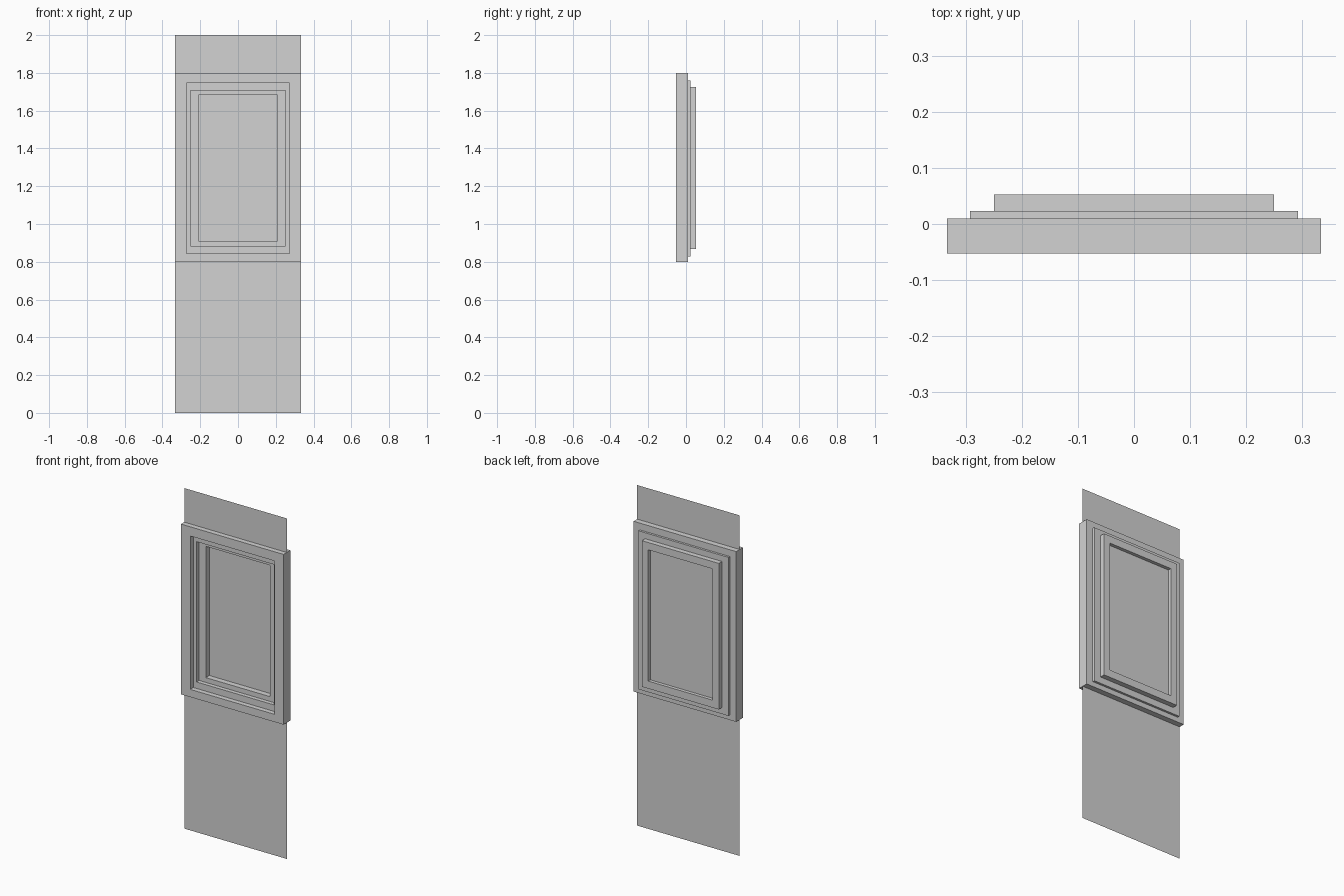
import bpy
import bmesh

if "Cube" in bpy.data.objects:
    bpy.data.objects.remove(bpy.data.objects["Cube"])

grey = bpy.data.materials.new("plain grey")
grey.diffuse_color = (0.65, 0.65, 0.65, 1)
grey.use_nodes = True
grey.node_tree.nodes["Principled BSDF"].inputs["Base Color"].default_value = grey.diffuse_color


def finish(name, bm):
    mesh = bpy.data.meshes.new(name)
    bm.to_mesh(mesh)
    bm.free()
    mesh.materials.append(grey)
    obj = bpy.data.objects.new(name, mesh)
    bpy.context.collection.objects.link(obj)
    return obj


def rect(bm, half_w, z0, z1, y):
    """Corner vertices of an upright rectangle facing the front."""
    return [bm.verts.new((x, y, z)) for x, z in
            ((-half_w, z0), (half_w, z0), (half_w, z1), (-half_w, z1))]


def panel(name, half_w, z0, z1, y):
    bm = bmesh.new()
    bm.faces.new(rect(bm, half_w, z0, z1, y))
    finish(name, bm)


def frame(name, outer, inner, y0, y1):
    """Rectangular ring; outer and inner are (half width, bottom, top)."""
    bm = bmesh.new()
    loops = [rect(bm, *outer, y0), rect(bm, *outer, y1),
             rect(bm, *inner, y1), rect(bm, *inner, y0)]
    for k in range(4):
        a, b = loops[k], loops[(k + 1) % 4]
        for i in range(4):
            j = (i + 1) % 4
            bm.faces.new((a[i], a[j], b[j], b[i]))
    bmesh.ops.recalc_face_normals(bm, faces=bm.faces)
    finish(name, bm)


# Thin wall above and below the window
WALL_Y = -0.023
panel("lower_wall", 0.333, 0.0, 0.8, WALL_Y)
panel("upper_wall", 0.333, 1.8, 2.0, WALL_Y)

# Three nested frames stepping towards the back
frame("outer_frame", (0.333, 0.8, 1.8), (0.273, 0.845, 1.746), -0.053, 0.01)
frame("middle_frame", (0.292, 0.829, 1.76), (0.252, 0.883, 1.707), -0.024, 0.023)
frame("inner_frame", (0.25, 0.867, 1.725), (0.209, 0.911, 1.682), 0.0, 0.053)

# Bridge between the middle and inner frames
frame("frame_joint", (0.27, 0.85, 1.74), (0.249, 0.868, 1.724), 0.0, 0.0225)

# Window pane
panel("pane", 0.209, 0.911, 1.682, 0.033)
